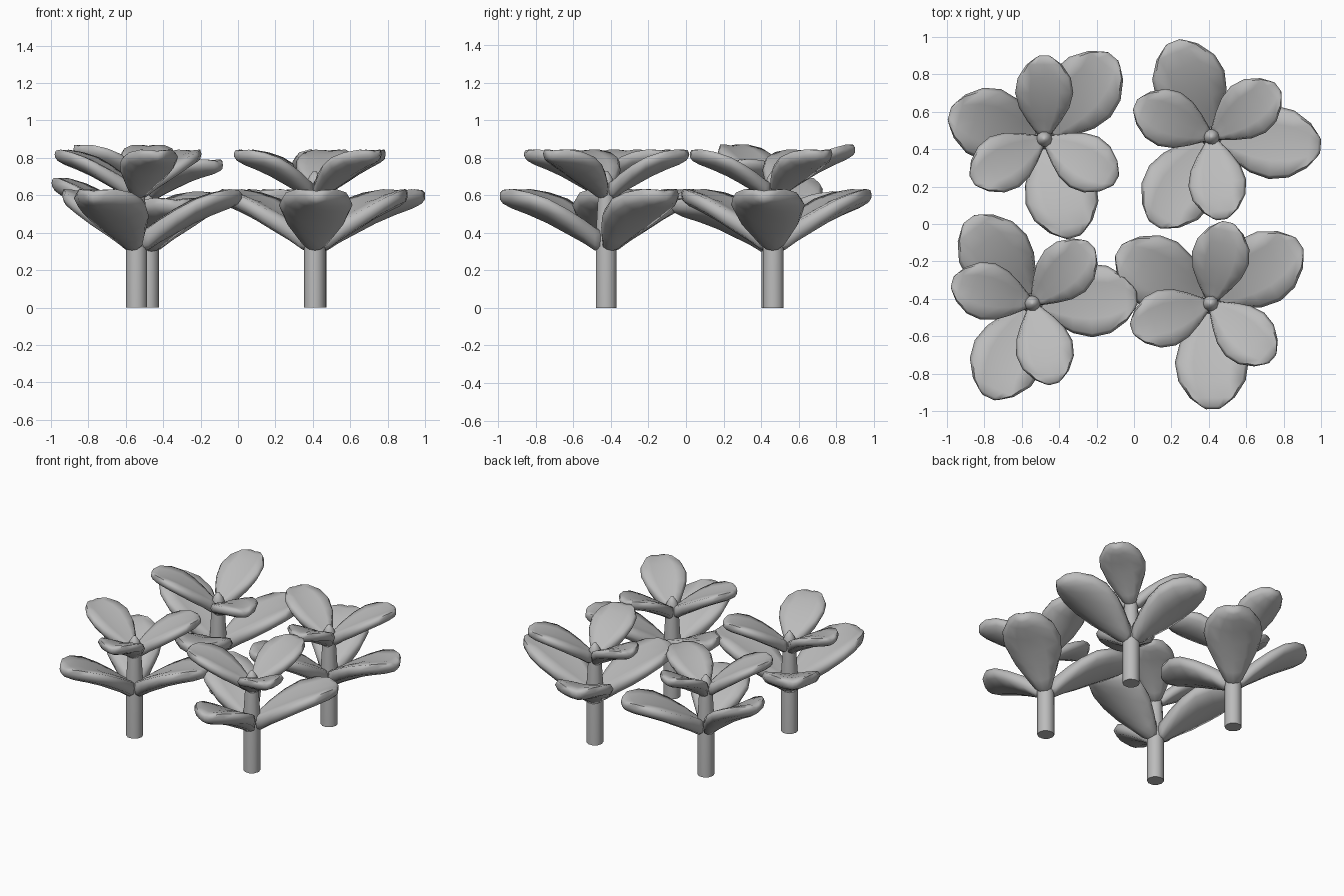
import bpy
import math
from mathutils import Vector

default_cube = bpy.data.objects.get("Cube")
if default_cube:
    bpy.data.objects.remove(default_cube, do_unlink=True)

grey = bpy.data.materials.new("plain grey")
grey.use_nodes = True
colour = (0.5, 0.5, 0.5, 1.0)
grey.diffuse_color = colour
grey.node_tree.nodes["Principled BSDF"].inputs["Base Color"].default_value = colour

# Leaf stations: distance out, half width, underside height, thickness
STATIONS = [
    (0.02, 0.04, 0.00, 0.10),
    (0.06, 0.07, 0.00, 0.12),
    (0.12, 0.115, 0.04, 0.12),
    (0.21, 0.17, 0.09, 0.12),
    (0.31, 0.197, 0.145, 0.115),
    (0.41, 0.18, 0.19, 0.105),
    (0.50, 0.12, 0.225, 0.095),
    (0.545, 0.06, 0.25, 0.07),
    (0.56, 0.035, 0.27, 0.035),
]
LEAF_LENGTH = STATIONS[-1][0]
CUP = 0.27

# Cross-section ring: sideways fraction, height fraction of the thickness
RING = [(-1, 0.5), (-0.9, 0.92), (-0.5, 1), (0, 0.97), (0.5, 1), (0.9, 0.92),
        (1, 0.5), (0.88, 0.1), (0.45, 0), (0, 0), (-0.45, 0), (-0.88, 0.1)]


def make_object(name, verts, faces):
    mesh = bpy.data.meshes.new(name)
    mesh.from_pydata(verts, [], faces)
    mesh.materials.append(grey)
    obj = bpy.data.objects.new(name, mesh)
    bpy.context.collection.objects.link(obj)
    finish(obj)


def finish(obj):
    bpy.ops.object.select_all(action="DESELECT")
    obj.select_set(True)
    bpy.context.view_layer.objects.active = obj
    bpy.ops.object.mode_set(mode="EDIT")
    bpy.ops.mesh.select_all(action="SELECT")
    bpy.ops.mesh.normals_make_consistent(inside=False)
    bpy.ops.object.mode_set(mode="OBJECT")
    bpy.ops.object.shade_smooth_by_angle(angle=math.radians(70))


def loft(rings):
    """Join equal rings of points into a closed skin."""
    n = len(rings[0])
    verts = [p for ring in rings for p in ring]
    faces = [(k * n + i, k * n + (i + 1) % n, (k + 1) * n + (i + 1) % n, (k + 1) * n + i)
             for k in range(len(rings) - 1) for i in range(n)]
    faces.append(tuple(range(n)))
    faces.append(tuple(range(len(verts) - n, len(verts))))
    return verts, faces


def leaf(name, centre, degrees, base, length, scale, slope):
    a = math.radians(degrees)
    out = Vector((math.cos(a), math.sin(a), 0))
    side = Vector((-out.y, out.x, 0))
    root = Vector((centre[0], centre[1], base))
    stretch = length / LEAF_LENGTH
    rings = []
    for r, half, low, thick in STATIONS:
        ring = []
        for u, v in RING:
            # Keeled underside, flatter top
            height = (low + thick * v) * scale + slope * r * stretch
            height += CUP * (1 - 0.5 * v) * half * scale * abs(u) ** 1.3
            ring.append(root + out * r * stretch + side * u * half * scale
                        + Vector((0, 0, height)))
        rings.append(ring)
    make_object(name, *loft(rings))


def stem(name, centre):
    # Straight stalk ending in a small pointed bud
    profile = [(0.057, 0), (0.057, 0.4), (0.045, 0.6), (0.042, 0.67), (0.03, 0.7), (0.008, 0.73)]
    sides = 10
    rings = [[Vector((centre[0] + r * math.cos(math.tau * i / sides),
                      centre[1] + r * math.sin(math.tau * i / sides), z))
              for i in range(sides)] for r, z in profile]
    make_object(name, *loft(rings))


# Plants: name, centre, lean, first upper leaf angle, lower leaves (angle, length)
PLANTS = [
    ("back_right", (-0.48, 0.455), 0.13, 90, [(50, 0.575), (165, 0.525), (287, 0.55)]),
    ("back_left", (0.415, 0.465), 0, 37, [(-5, 0.585), (112, 0.55), (237, 0.56)]),
    ("front_right", (-0.543, -0.425), 0, 45, [(3, 0.56), (127, 0.565), (245, 0.555)]),
    ("front_left", (0.41, -0.425), 0, 78, [(34, 0.575), (150, 0.57), (271, 0.565)]),
]
LEAN_DIRECTION = 150

for place, centre, lean, first, lower in PLANTS:
    stem(place + "_stem", centre)
    for i, (angle, length) in enumerate(lower):
        slope = lean * math.cos(math.radians(angle - LEAN_DIRECTION))
        leaf(f"{place}_lower_leaf_{i + 1}", centre, angle, 0.305, length, 1, slope)
    for i in range(3):
        angle = first + 120 * i
        slope = lean * math.cos(math.radians(angle - LEAN_DIRECTION))
        leaf(f"{place}_upper_leaf_{i + 1}", centre, angle, 0.585, 0.445, 0.79, slope)
